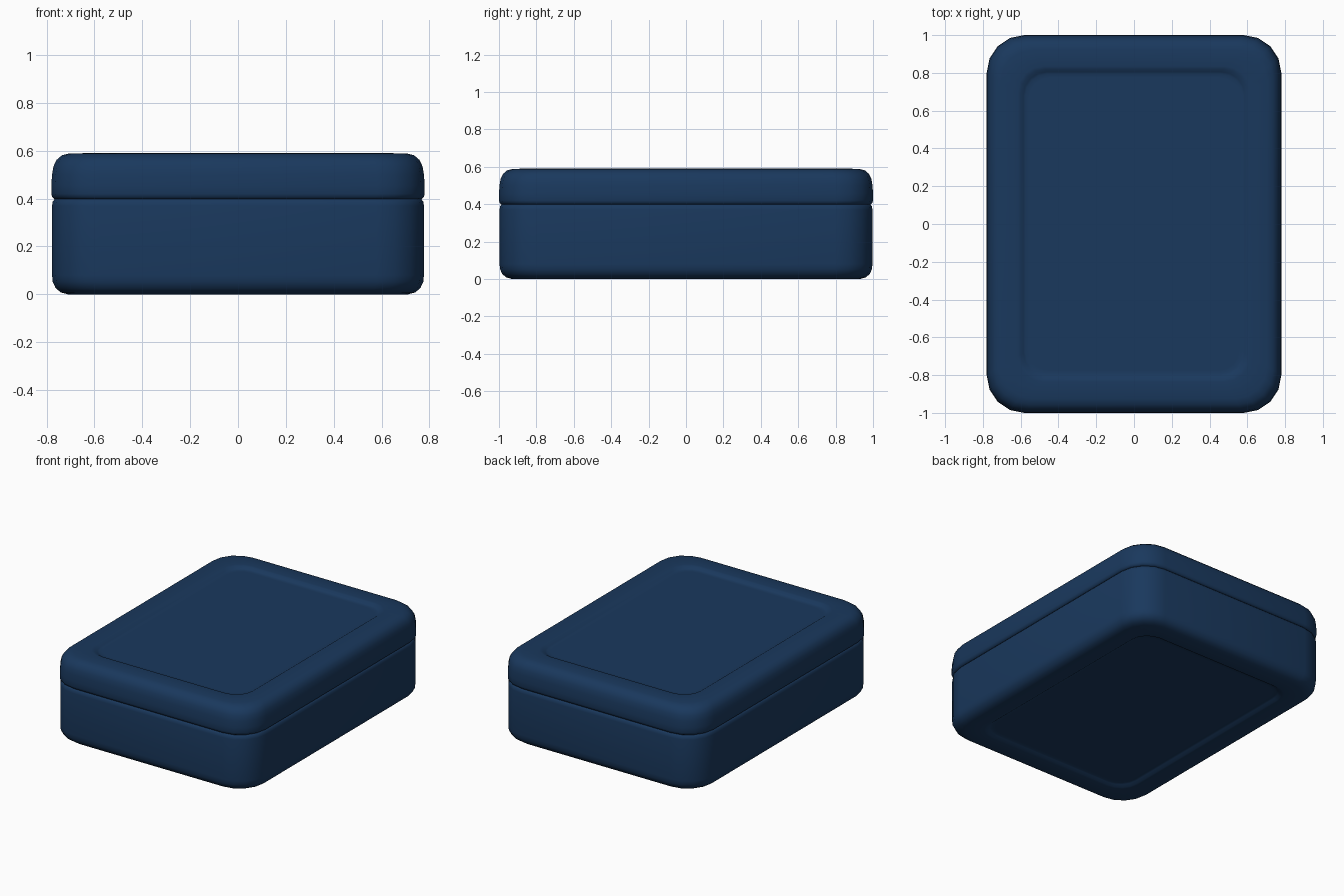
import bpy, bmesh, math

if "Cube" in bpy.data.objects:
    bpy.data.objects.remove(bpy.data.objects["Cube"])

HX, HY, R, SEG = 0.78, 1.0, 0.20, 4

navy = bpy.data.materials.new("navy_paint")
navy.diffuse_color = (0.010, 0.040, 0.110, 1)
navy.use_nodes = True
navy.node_tree.nodes["Principled BSDF"].inputs["Base Color"].default_value = navy.diffuse_color


def outline(d):
    """Rounded rectangle inset by d, corners tightening gently."""
    r = R - 0.4 * d
    pts = []
    for k, (sx, sy) in enumerate([(1, 1), (-1, 1), (-1, -1), (1, -1)]):
        cx, cy = sx * (HX - d - r), sy * (HY - d - r)
        for i in range(SEG + 1):
            a = math.pi / 2 * (k + i / SEG)
            pts.append((cx + r * math.cos(a), cy + r * math.sin(a)))
    return pts


def loft(name, profile):
    """Stack inset outlines (inset, z) into a closed smooth shell."""
    bm = bmesh.new()
    rings = [[bm.verts.new((x, y, z)) for x, y in outline(d)] for d, z in profile]
    n = len(rings[0])
    for a, b in zip(rings, rings[1:]):
        for i in range(n):
            j = (i + 1) % n
            bm.faces.new((a[i], a[j], b[j], b[i]))
    bm.faces.new(rings[0][::-1])
    bm.faces.new(rings[-1])
    bmesh.ops.recalc_face_normals(bm, faces=bm.faces)
    me = bpy.data.meshes.new(name)
    bm.to_mesh(me)
    bm.free()
    me.materials.append(navy)
    ob = bpy.data.objects.new(name, me)
    bpy.context.collection.objects.link(ob)
    bpy.context.view_layer.objects.active = ob
    ob.select_set(True)
    bpy.ops.object.shade_smooth_by_angle(angle=math.radians(60))
    ob.select_set(False)
    return ob


# Base tray: recessed underside panel, rounded foot, straight wall
loft("base", [
    (0.225, 0.018), (0.205, 0.018), (0.195, 0.014), (0.180, 0.003), (0.165, 0.0),
    (0.070, 0.0), (0.040, 0.008), (0.018, 0.026), (0.006, 0.052), (0.003, 0.080),
    (0.003, 0.370), (0.006, 0.388), (0.016, 0.400), (0.060, 0.402)])

# Lid: rolled lower rim, rounded shoulder, recessed top panel
loft("lid", [
    (0.060, 0.398), (0.014, 0.398), (0.004, 0.406), (0.0, 0.420), (0.0, 0.455),
    (0.003, 0.500), (0.009, 0.535), (0.022, 0.562), (0.044, 0.581), (0.075, 0.589),
    (0.165, 0.590), (0.180, 0.587), (0.195, 0.576), (0.205, 0.572), (0.225, 0.572)])
